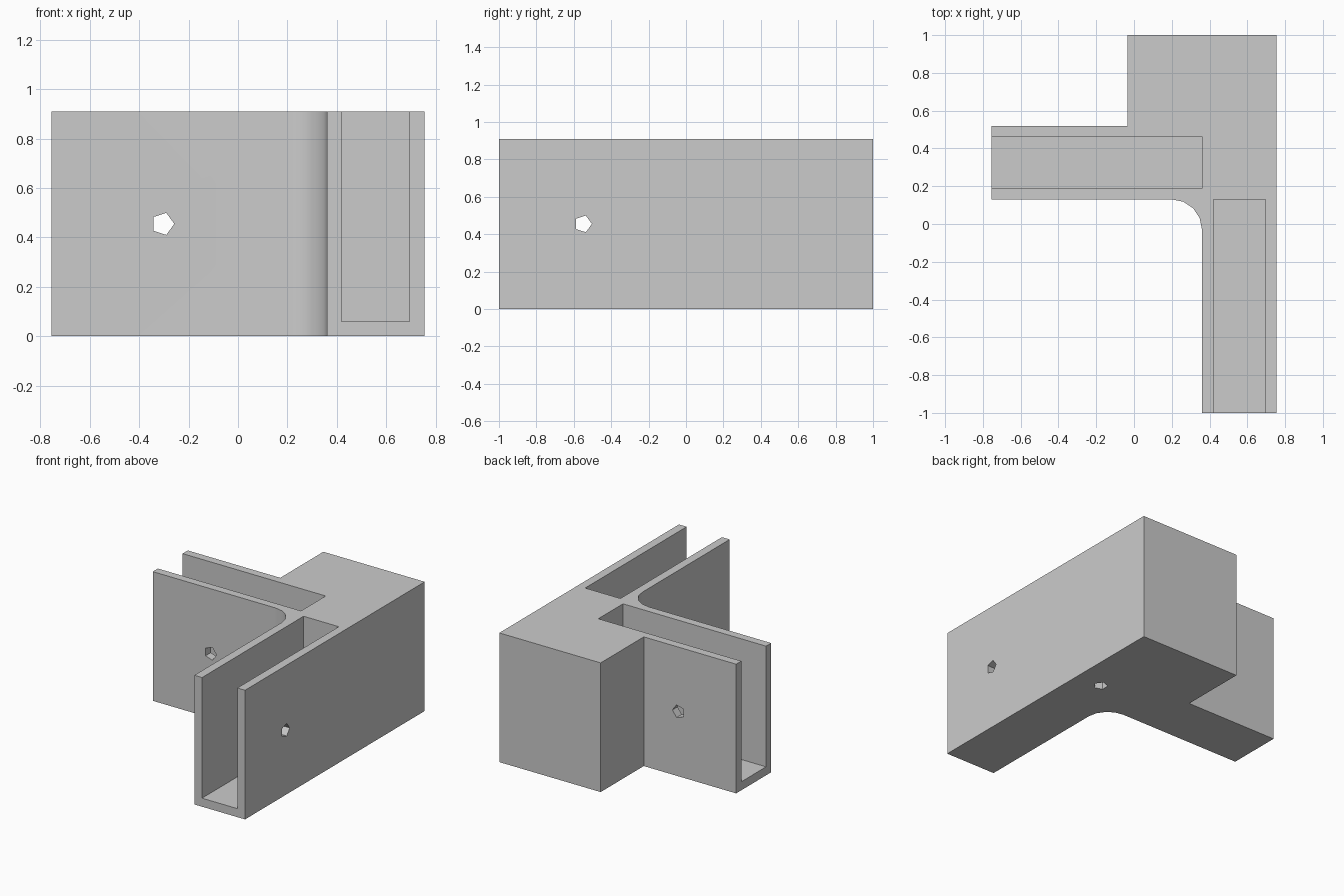
import bpy
import bmesh
from math import cos, sin, pi, radians
from mathutils import Vector

cube = bpy.data.objects.get("Cube")
if cube:
    bpy.data.objects.remove(cube, do_unlink=True)

HEIGHT = 0.91
FLOOR = 0.06
HOLE_R = 0.047
X, Y, Z = Vector((1, 0, 0)), Vector((0, 1, 0)), Vector((0, 0, 1))

grey = bpy.data.materials.new("light grey plastic")
grey.use_nodes = True
colour = (0.6, 0.6, 0.6, 1)
grey.diffuse_color = colour
grey.node_tree.nodes["Principled BSDF"].inputs["Base Color"].default_value = colour


def prism(name, points, sweep):
    """Closed solid made by sweeping a flat outline."""
    bm = bmesh.new()
    face = bm.faces.new([bm.verts.new(p) for p in points])
    swept = bmesh.ops.extrude_face_region(bm, geom=[face], use_keep_orig=True)
    moved = [g for g in swept["geom"] if isinstance(g, bmesh.types.BMVert)]
    bmesh.ops.translate(bm, verts=moved, vec=sweep)
    bmesh.ops.recalc_face_normals(bm, faces=bm.faces)
    mesh = bpy.data.meshes.new(name)
    bm.to_mesh(mesh)
    bm.free()
    mesh.materials.append(grey)
    obj = bpy.data.objects.new(name, mesh)
    bpy.context.collection.objects.link(obj)
    return obj


def slot(name, x0, x1, y0, y1):
    """Cutter for an open-topped panel channel."""
    corners = [(x0, y0), (x1, y0), (x1, y1), (x0, y1)]
    return prism(name, [Vector((x, y, FLOOR)) for x, y in corners], Z * HEIGHT)


def screw_hole(name, start, axis, point_dir, length):
    """Five-sided cutter along an axis, one corner toward point_dir."""
    side = axis.cross(point_dir)
    ring = [Vector(start) + HOLE_R * (point_dir * cos(a) + side * sin(a))
            for a in (2 * pi * i / 5 for i in range(5))]
    return prism(name, ring, axis * length)


# Bracket body: corner block with two arms and a rounded inner corner
radius = 0.16
inner_x, inner_y = 0.36, 0.13
fillet = [(inner_x - radius + radius * cos(a), inner_y - radius + radius * sin(a))
          for a in (pi / 2 * i / 4 for i in range(5))]
outline = [(0.755, -1), (0.755, 1), (-0.035, 1), (-0.035, 0.52),
           (-0.755, 0.52), (-0.755, inner_y)] + fillet[::-1] + [(inner_x, -1)]
bracket = prism("corner_bracket", [Vector((x, y, 0)) for x, y in outline], Z * HEIGHT)

# Panel channels and screw holes
cutters = [
    slot("side_channel", -0.9, 0.36, 0.187, 0.462),
    slot("front_channel", 0.42, 0.695, -1.2, 0.13),
    screw_hole("side_arm_hole", (-0.305, 0, HEIGHT / 2), Y, X, 0.65),
    screw_hole("front_arm_hole", (0.2, -0.55, HEIGHT / 2), X, Y, 0.7),
    screw_hole("base_hole", (0.557, 0.325, -0.1), Z, X, 0.55),
]

bpy.ops.object.select_all(action="DESELECT")
bracket.select_set(True)
bpy.context.view_layer.objects.active = bracket
for cutter in cutters:
    cutter.hide_render = True
    cut = bracket.modifiers.new(cutter.name, "BOOLEAN")
    cut.operation = "DIFFERENCE"
    cut.solver = "EXACT"
    cut.object = cutter
    bpy.ops.object.modifier_apply(modifier=cut.name)
    bpy.data.objects.remove(cutter, do_unlink=True)

# Smooth the rounded corner only
bpy.ops.object.shade_smooth_by_angle(angle=radians(30))
weighted = bracket.modifiers.new("weighted_normals", "WEIGHTED_NORMAL")
weighted.keep_sharp = True
